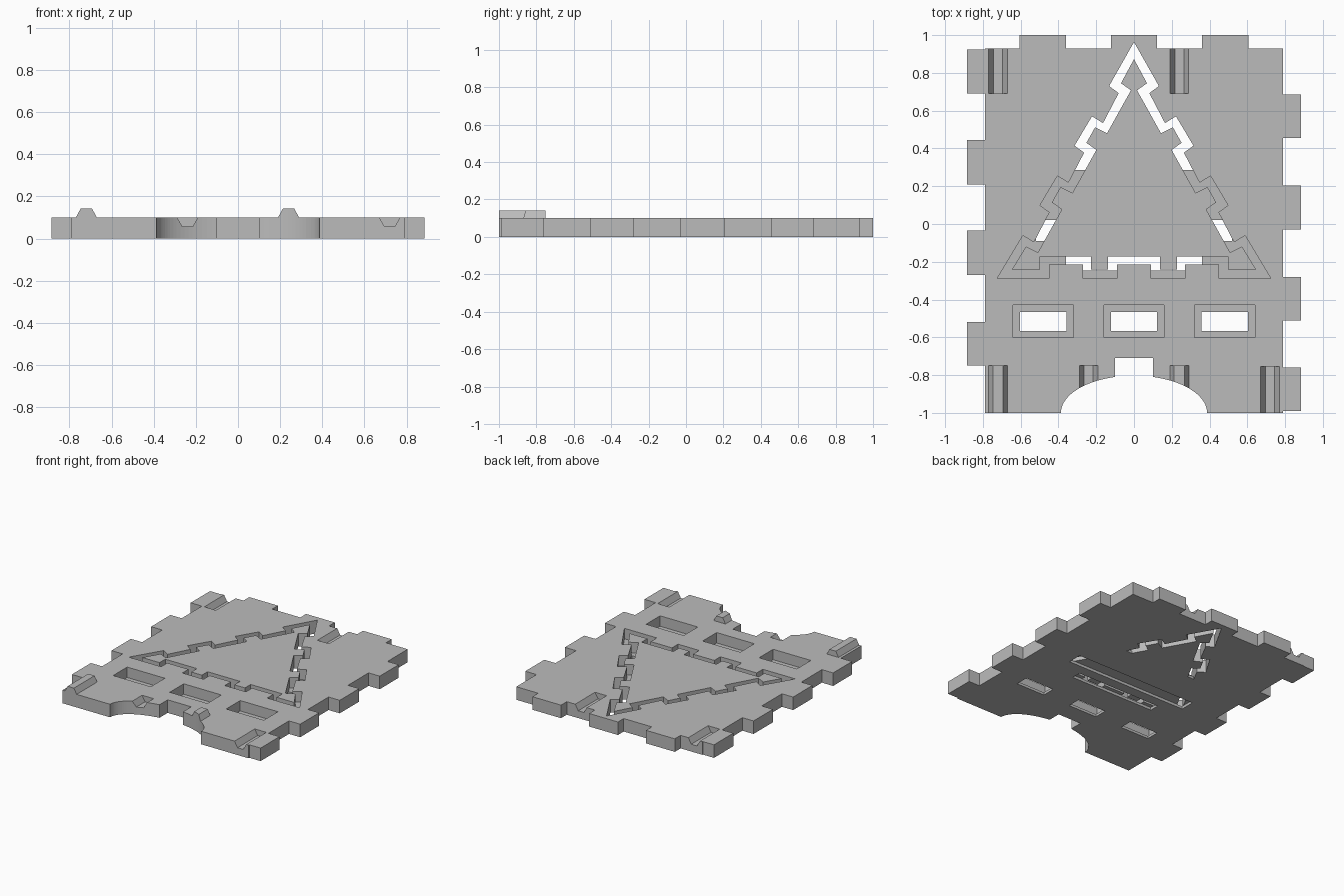
import bpy, bmesh, math

cube = bpy.data.objects.get("Cube")
if cube:
    bpy.data.objects.remove(cube, do_unlink=True)

T = 0.10      # plate thickness
SKIN = 0.02   # floor left under the recesses

grey = bpy.data.materials.new("light_grey")
grey.use_nodes = True
colour = (0.5, 0.5, 0.5, 1)
grey.diffuse_color = colour
grey.node_tree.nodes["Principled BSDF"].inputs["Base Color"].default_value = colour


def prism(name, pts, lo, hi, axis="z"):
    """Extrude a 2D profile along z (xy profile) or y (xz profile)."""
    bm = bmesh.new()
    place = (lambda p, h: (p[0], p[1], h)) if axis == "z" else (lambda p, h: (p[0], h, p[1]))
    bottom = [bm.verts.new(place(p, lo)) for p in pts]
    top = [bm.verts.new(place(p, hi)) for p in pts]
    bm.faces.new(bottom)
    bm.faces.new(top)
    n = len(pts)
    for i in range(n):
        j = (i + 1) % n
        bm.faces.new((bottom[i], bottom[j], top[j], top[i]))
    bmesh.ops.recalc_face_normals(bm, faces=bm.faces)
    mesh = bpy.data.meshes.new(name)
    bm.to_mesh(mesh)
    bm.free()
    mesh.materials.append(grey)
    ob = bpy.data.objects.new(name, mesh)
    bpy.context.collection.objects.link(ob)
    return ob


def box(name, x0, x1, y0, y1, z0, z1):
    return prism(name, [(x0, y0), (x1, y0), (x1, y1), (x0, y1)], z0, z1)


def combine(ob, tool, operation="DIFFERENCE"):
    """Apply a boolean with a tool object and remove the tool."""
    mod = ob.modifiers.new("cut", "BOOLEAN")
    mod.operation, mod.object, mod.solver = operation, tool, "EXACT"
    bpy.context.view_layer.update()
    graph = bpy.context.evaluated_depsgraph_get()
    mesh = bpy.data.meshes.new_from_object(ob.evaluated_get(graph))
    ob.modifiers.clear()
    ob.data = mesh
    bpy.data.objects.remove(tool, do_unlink=True)


def mirrored(half):
    return half + [(-x, y) for x, y in reversed(half) if abs(x) > 1e-6]


# Plate outline with finger-joint tabs on three sides
W, EDGE, BACK = 0.79, 0.885, 0.93
outline = [(-W, -1), (W, -1)]
for lo, hi in [(-0.99, -0.76), (-0.51, -0.28), (-0.03, 0.205), (0.455, 0.685)]:
    outline += [(W, lo), (EDGE, lo), (EDGE, hi), (W, hi)]
outline.append((W, BACK))
for x in (0.483, 0, -0.483):
    outline += [(x + 0.122, BACK), (x + 0.122, 1), (x - 0.122, 1), (x - 0.122, BACK)]
outline.append((-W, BACK))
for lo, hi in [(0.69, 0.925), (0.21, 0.445), (-0.27, -0.035), (-0.75, -0.52)]:
    outline += [(-W, hi), (-EDGE, hi), (-EDGE, lo), (-W, lo)]
plate = prism("wall_panel", outline, 0, T)

# Raised trapezoid rails at the front
for x in (-0.72, 0.24):
    rail = [(x - 0.04, 0.06), (x + 0.04, 0.06), (x + 0.05, T),
            (x + 0.027, 0.142), (x - 0.027, 0.142), (x - 0.05, T)]
    combine(plate, prism("rail", rail, -1, -0.75, "y"), "UNION")

# Matching trapezoid grooves at the front and back
for x, y0, y1 in [(-0.24, -1.1, -0.75), (0.72, -1.1, -0.755),
                  (-0.72, 0.69, 1.1), (0.24, 0.69, 0.95)]:
    groove = [(x - 0.024, 0.056), (x + 0.024, 0.056), (x + 0.073, 0.142), (x - 0.073, 0.142)]
    combine(plate, prism("groove", groove, y0, y1, "y"))

# Arched doorway with a square notch at its crown
A, B, NOTCH = 0.387, 0.197, 0.1
last = math.acos(NOTCH / A)
arch = [(A, -1.1)]
arch += [(A * math.cos(last * i / 20), -1 + B * math.sin(last * i / 20)) for i in range(21)]
arch.append((NOTCH, -0.71))
combine(plate, prism("arch", mirrored(arch), -0.1, 0.3))

# Stepped windows: wide recess above, smaller hole through the floor
for x in (-0.48, 0, 0.48):
    combine(plate, box("recess", x - 0.16, x + 0.16, -0.6, -0.43, SKIN, 0.3))
    combine(plate, box("hole", x - 0.123, x + 0.123, -0.567, -0.465, -0.1, 0.3))


# Toothed triangle outlines, one tooth repeated down each slope
def toothed(apex, tooth, base):
    half = [(0, apex)]
    for i in range(3):
        half += [(x - 0.183 * i, y - 0.3155 * i) for x, y in tooth]
    return mirrored(half + base)


outer = toothed(0.963,
                [(-0.132, 0.73), (-0.081, 0.693), (-0.164, 0.534), (-0.222, 0.57)],
                [(-0.725, -0.289), (-0.45, -0.289), (-0.45, -0.215), (-0.27, -0.215),
                 (-0.27, -0.289), (-0.09, -0.289), (-0.09, -0.215)])
inner = toothed(0.873,
                [(-0.069, 0.745), (-0.016, 0.708), (-0.143, 0.48), (-0.206, 0.512)],
                [(-0.646, -0.241), (-0.497, -0.241), (-0.497, -0.172), (-0.228, -0.172),
                 (-0.228, -0.241), (-0.138, -0.241), (-0.138, -0.172)])


def ring(z0):
    ob = prism("channel", outer, z0, 0.3)
    combine(ob, prism("core", inner, -0.5, 0.5))
    return ob


# Channel around the triangle, cut right through near its apex
combine(plate, ring(SKIN))
through = ring(-0.1)
combine(through, box("limit", -1, 1, 0.285, 1.2, -0.5, 0.5), "INTERSECT")
combine(plate, through)

# Openings in the floor: cross slot and base slot
combine(plate, box("cross_slot", -0.52, 0.52, -0.09, 0.022, -0.1, SKIN + 0.001))
combine(plate, box("base_slot", -0.36, 0.36, -0.245, -0.17, -0.1, SKIN + 0.001))

for poly in plate.data.polygons:
    poly.use_smooth = False
